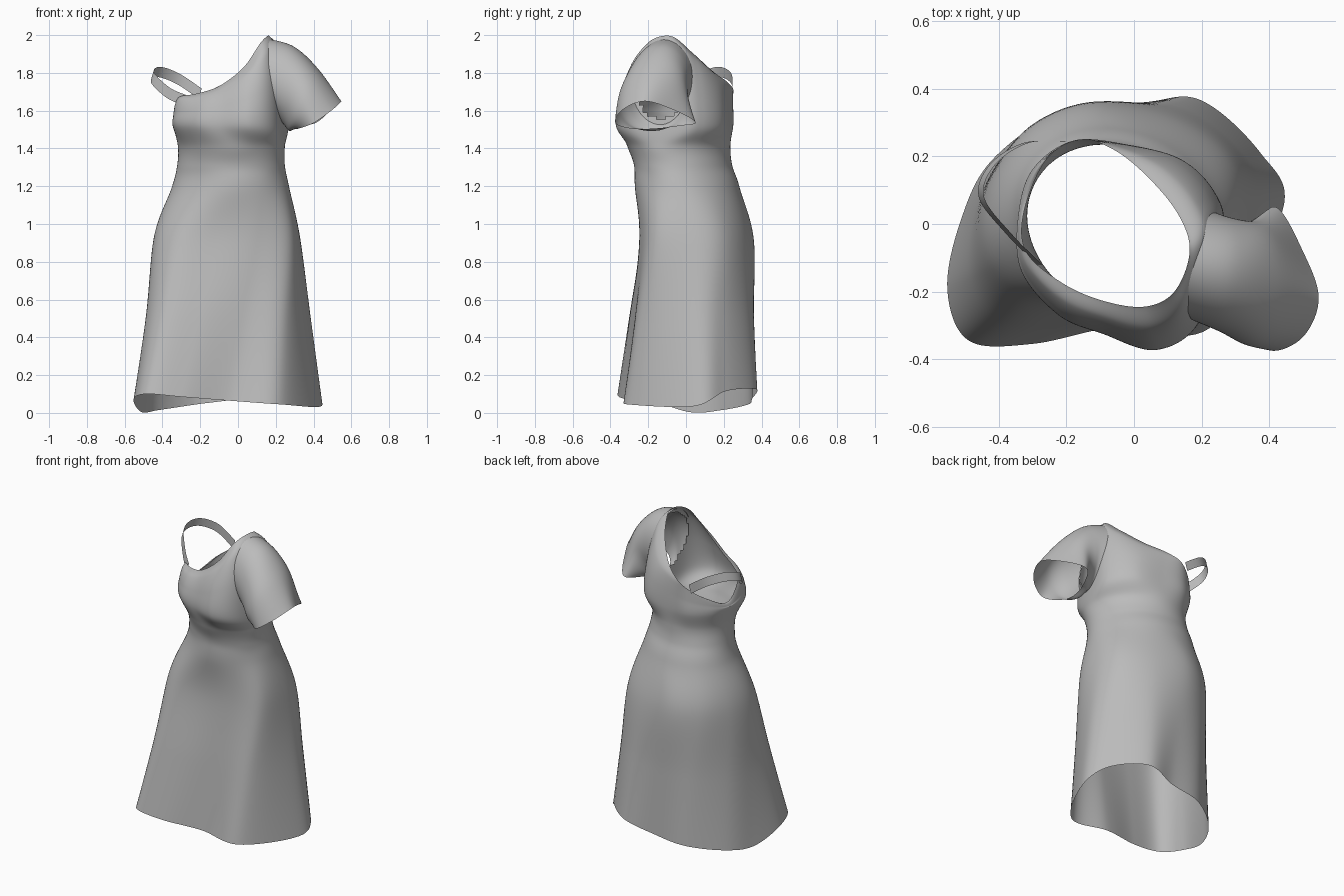
import bpy
import math
from mathutils import Vector

if "Cube" in bpy.data.objects:
    bpy.data.objects.remove(bpy.data.objects["Cube"], do_unlink=True)

SEGMENTS = 144

fabric = bpy.data.materials.new("grey_fabric")
fabric.use_nodes = True
GREY = (0.5, 0.5, 0.5, 1)
fabric.diffuse_color = GREY
fabric.node_tree.nodes["Principled BSDF"].inputs["Base Color"].default_value = GREY


def spline(points, u, closed=False):
    """Catmull-Rom value at u, where whole numbers fall on the points."""
    count = len(points)
    i = math.floor(u) if closed else min(int(u), count - 2)
    f = u - i

    def at(k):
        return points[k % count] if closed else points[max(0, min(count - 1, k))]

    a, b, c, d = at(i - 1), at(i), at(i + 1), at(i + 2)
    return b + (c - a) * (f / 2) + (a * 2 - b * 5 + c * 4 - d) * (f * f / 2) \
        + (b * 3 - a - c * 3 + d) * (f ** 3 / 2)


def make_sheet(name, rows, closed, drop=None):
    """Cloth sheet from rows of points, leaving out faces where drop is true."""
    n = len(rows[0])
    verts = [p for row in rows for p in row]
    faces = []
    for r in range(len(rows) - 1):
        for c in range(n if closed else n - 1):
            d = (c + 1) % n
            face = (r * n + c, r * n + d, (r + 1) * n + d, (r + 1) * n + c)
            middle = sum((verts[k] for k in face), Vector()) / 4
            if not (drop and drop(middle)):
                faces.append(face)
    mesh = bpy.data.meshes.new(name)
    mesh.from_pydata([tuple(v) for v in verts], [], faces)
    mesh.materials.append(fabric)
    mesh.polygons.foreach_set("use_smooth", [True] * len(faces))
    mesh.update()
    obj = bpy.data.objects.new(name, mesh)
    bpy.context.scene.collection.objects.link(obj)
    return obj


def loft(name, rings, steps, drop=None):
    """Smooth tube through control rings of equal point count."""
    columns = list(zip(*rings))
    total = (len(rings) - 1) * steps
    rows = [[spline(col, k / steps) for col in columns] for k in range(total + 1)]
    return make_sheet(name, rows, True, drop)


def angles():
    return [math.tau * k / SEGMENTS for k in range(SEGMENTS)]


def outline(points):
    """Smooth closed ring through a few points."""
    points = [Vector(p) for p in points]
    return [spline(points, k * len(points) / SEGMENTS, True) for k in range(SEGMENTS)]


def level_outline(z, points):
    return outline([(x, y, z) for x, y in points])


def section(z, x0, x1, y0, y1, skew):
    """Skewed oval filling the given bounds."""
    return [Vector(((x0 + x1) / 2 + (x1 - x0) / 2 * math.cos(t),
                    (y0 + y1) / 2 + (y1 - y0) / 2 * math.sin(t + skew), z))
            for t in angles()]


# Uneven hem, hips and bust, each from +x round by the back
hem = outline((
    (0.44, 0.04, 0.035), (0.375, 0.21, 0.115), (0.19, 0.37, 0.125),
    (0, 0.35, 0.075), (-0.22, 0.33, 0.045), (-0.42, 0.19, 0.015),
    (-0.51, 0.02, 0.004), (-0.553, -0.19, 0.07), (-0.49, -0.345, 0.1),
    (-0.3, -0.355, 0.085), (-0.05, -0.305, 0.065), (0.225, -0.308, 0.045)))
hips = level_outline(0.92, (
    (0.33, 0.04), (0.28, 0.2), (0.11, 0.315), (-0.12, 0.358), (-0.3, 0.29),
    (-0.41, 0.15), (-0.447, 0), (-0.415, -0.13), (-0.31, -0.22),
    (-0.12, -0.243), (0.1, -0.24), (0.28, -0.17)))
bust = level_outline(1.52, (
    (0.265, -0.03), (0.24, 0.09), (0.14, 0.19), (-0.02, 0.235), (-0.18, 0.245),
    (-0.3, 0.16), (-0.342, 0.02), (-0.33, -0.14), (-0.22, -0.27),
    (-0.09, -0.325), (0.07, -0.37), (0.2, -0.28)))
skirt = [h.lerp(w, 0.5) for h, w in zip(hem, hips)]

# Waist: height, x bounds, y bounds, skew
WAIST = [
    (1.19, -0.352, 0.272, -0.27, 0.285, -0.15),
    (1.31, -0.322, 0.248, -0.275, 0.245, -0.2),
    (1.41, -0.318, 0.248, -0.31, 0.235, -0.2),
]
body = [hem, skirt, hips] + [section(*level) for level in WAIST] + [bust]

# One-shoulder neckline, from the covered shoulder round by the back
neckline = outline((
    (0.165, -0.08, 1.995), (0.13, 0.03, 1.91), (0.04, 0.14, 1.81),
    (-0.06, 0.22, 1.75), (-0.16, 0.25, 1.7), (-0.26, 0.19, 1.63),
    (-0.325, 0.04, 1.56), (-0.32, -0.08, 1.665), (-0.22, -0.17, 1.69),
    (-0.1, -0.225, 1.73), (0.03, -0.245, 1.83), (0.12, -0.2, 1.96)))

# Rounded shoulder and chest between bust and neckline
for u in (0.33, 0.67, 1):
    out, up = 1 - math.cos(u * math.pi / 2), math.sin(u * math.pi / 2)
    body.append([Vector((b.x + (n.x - b.x) * out, b.y + (n.y - b.y) * out,
                         b.z + (n.z - b.z) * up)) for b, n in zip(bust, neckline)])


def inside_armhole(p):
    return p.x > 0.15 and ((p.y + 0.13) / 0.145) ** 2 + ((p.z - 1.75) / 0.19) ** 2 < 1


loft("dress_body", body, 12, inside_armhole)


def oval(top, front, bottom, back):
    """Ring through four points."""
    top, front, bottom, back = map(Vector, (top, front, bottom, back))
    centre = (top + front + bottom + back) / 4
    return [centre + (top - bottom) / 2 * math.cos(t) + (front - back) / 2 * math.sin(t)
            for t in angles()]


# Short flared sleeve with a pointed cuff opening
cuff = outline((
    (0.547, -0.22, 1.65), (0.5, -0.335, 1.605), (0.4, -0.374, 1.535),
    (0.32, -0.29, 1.505), (0.3, -0.18, 1.505), (0.35, -0.03, 1.52),
    (0.42, 0.05, 1.54), (0.5, -0.08, 1.61)))
loft("sleeve", [
    oval((0.168, -0.1, 1.99), (0.17, -0.3, 1.74), (0.25, -0.12, 1.54), (0.22, 0.025, 1.75)),
    oval((0.3, -0.13, 1.945), (0.25, -0.335, 1.71), (0.26, -0.14, 1.52), (0.29, 0.0, 1.73)),
    oval((0.43, -0.175, 1.84), (0.33, -0.36, 1.63), (0.28, -0.17, 1.51), (0.35, 0.01, 1.65)),
    cuff,
], 8)

# Fallen shoulder strap
PATH = [Vector(p) for p in (
    (-0.28, -0.12, 1.655), (-0.37, -0.03, 1.695), (-0.452, 0.08, 1.775),
    (-0.42, 0.175, 1.805), (-0.32, 0.24, 1.77), (-0.2, 0.245, 1.69))]
half = Vector((0.008, 0, 0.027))
curve = [spline(PATH, k / 8) for k in range(8 * (len(PATH) - 1) + 1)]
make_sheet("shoulder_strap", [[p - half for p in curve], [p + half for p in curve]], False)
